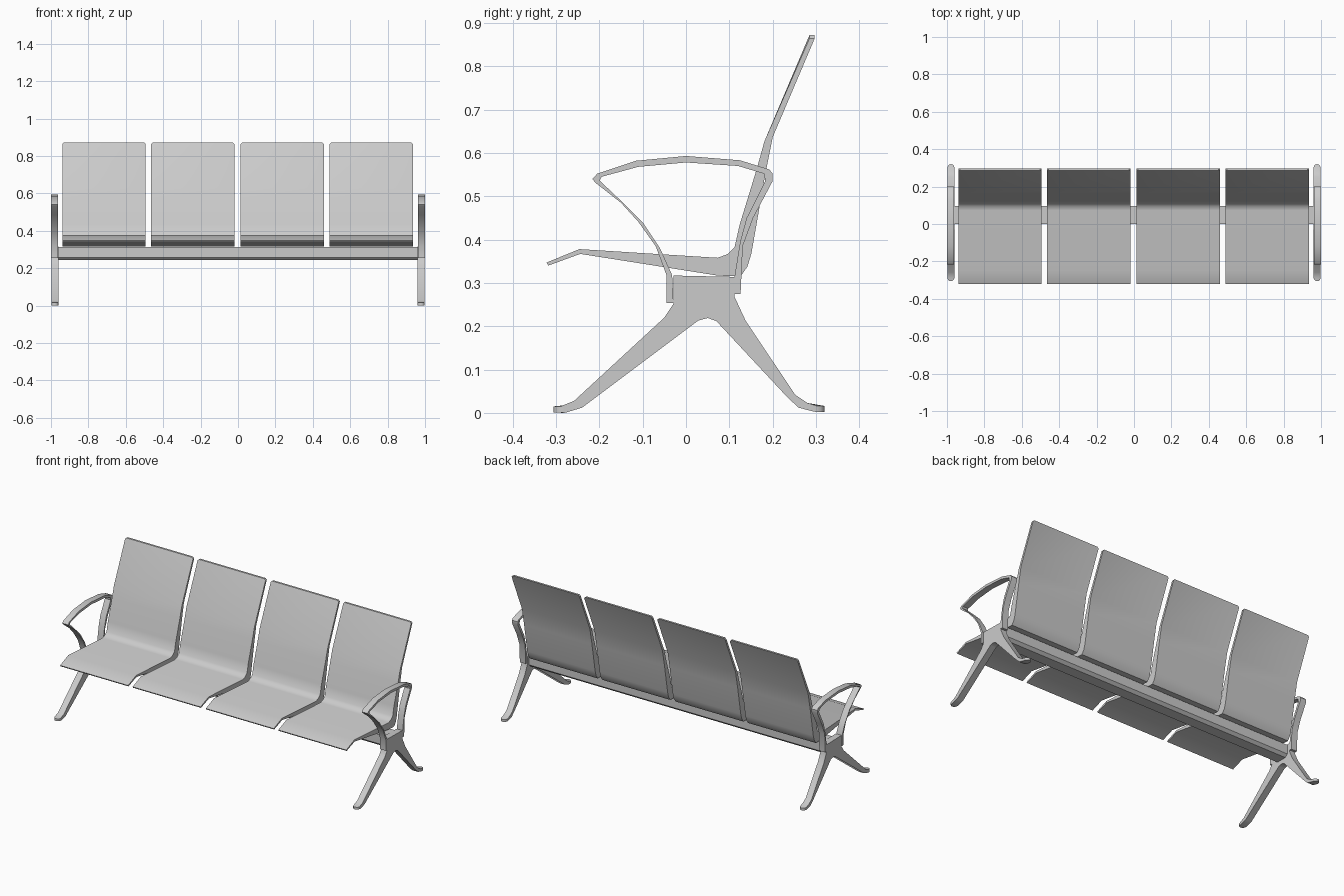
import bpy, bmesh, math

cube = bpy.data.objects.get("Cube")
if cube:
    bpy.data.objects.remove(cube)

grey = bpy.data.materials.new("light grey metal")
grey.use_nodes = True
colour = (0.6, 0.6, 0.6, 1)
grey.diffuse_color = colour
grey.node_tree.nodes["Principled BSDF"].inputs["Base Color"].default_value = colour


def loft(name, profile, slices, shape=lambda y, z, x: (y, z)):
    """Extrude a (y, z) profile through x slices; shape adjusts each slice."""
    bm = bmesh.new()
    rings = [[bm.verts.new((x, *shape(y, z, x))) for y, z in profile] for x in slices]
    n = len(profile)
    for a, b in zip(rings, rings[1:]):
        for i in range(n):
            j = (i + 1) % n
            bm.faces.new((a[i], a[j], b[j], b[i]))
    caps = [bm.faces.new(rings[0]), bm.faces.new(rings[-1])]
    bmesh.ops.recalc_face_normals(bm, faces=bm.faces)
    bmesh.ops.triangulate(bm, faces=caps)
    mesh = bpy.data.meshes.new(name)
    bm.to_mesh(mesh)
    bm.free()
    mesh.materials.append(grey)
    obj = bpy.data.objects.new(name, mesh)
    bpy.context.collection.objects.link(obj)
    bpy.ops.object.select_all(action="DESELECT")
    obj.select_set(True)
    bpy.context.view_layer.objects.active = obj
    bpy.ops.object.shade_smooth_by_angle(angle=math.radians(35))
    return obj


# Seat shells: one bent profile from front lip to top of the back
seat_profile = [
    (-.322, .347), (-.246, .378), (.073, .358), (.095, .366), (.112, .382),
    (.124, .435), (.163, .562), (.181, .627), (.285, .872), (.297, .872),
    (.2, .636), (.181, .54), (.151, .368), (.142, .338), (.126, .315),
    (.073, .317), (-.244, .367), (-.318, .34)]
half = .2225
for i, centre in enumerate((-.717, -.242, .237, .712)):
    def corner(y, z, x, c=centre):
        edge = abs(abs(x - c) - half) < .001
        return y, (min(z, .864) if edge else z)
    xs = [centre + s for s in (-half, -half + .008, half - .008, half)]
    loft(f"seat_{i + 1}", seat_profile, xs, corner)

# Support beam with chamfered underside
beam_profile = [(0, .258), (0, .312), (.096, .312), (.096, .258), (.08, .243), (.016, .243)]
loft("support_beam", beam_profile, [-.962, .962])

# End frames: splayed legs with a hub, and a looped armrest
leg_profile = [
    (-.306, .001), (-.306, .015), (-.285, .017), (-.258, .028), (-.05, .22),
    (-.029, .252), (-.029, .317), (.112, .314), (.112, .268), (.138, .212),
    (.252, .042), (.28, .023), (.32, .016), (.32, .002), (.295, .003),
    (.26, .012), (.235, .035), (.07, .212), (.05, .219), (.028, .213),
    (-.24, .012), (-.28, 0)]
arm_outer = [
    (-.045, .254), (-.045, .318), (-.07, .385), (-.11, .441), (-.15, .485),
    (-.21, .532), (-.216, .54), (-.205, .552), (-.115, .582), (0, .593),
    (.125, .583), (.192, .562), (.2, .552), (.2, .535), (.155, .45),
    (.131, .385), (.126, .275)]
arm_inner = [
    (.112, .275), (.112, .314), (.125, .395), (.14, .45), (.183, .535),
    (.18, .552), (.12, .57), (0, .578), (-.11, .568), (-.195, .545),
    (-.199, .536), (-.14, .48), (-.1, .44), (-.06, .38), (-.032, .318),
    (-.029, .254)]


def round_foot(y, z, x):
    """Round the toe ends in plan."""
    t = min(1, abs(abs(x) - .979) / .019)
    inset = .019 * (1 - math.sqrt(1 - t * t))
    return max(-.306 + inset, min(.32 - inset, y)), z


for side, s in (("left", 1), ("right", -1)):
    loft(f"{side}_legs", leg_profile, [s * (.979 + .019 * k) for k in (-1, -.85, -.5, 0, .5, .85, 1)], round_foot)
    loft(f"{side}_armrest", arm_outer + arm_inner, [s * .962, s * 1.0])
